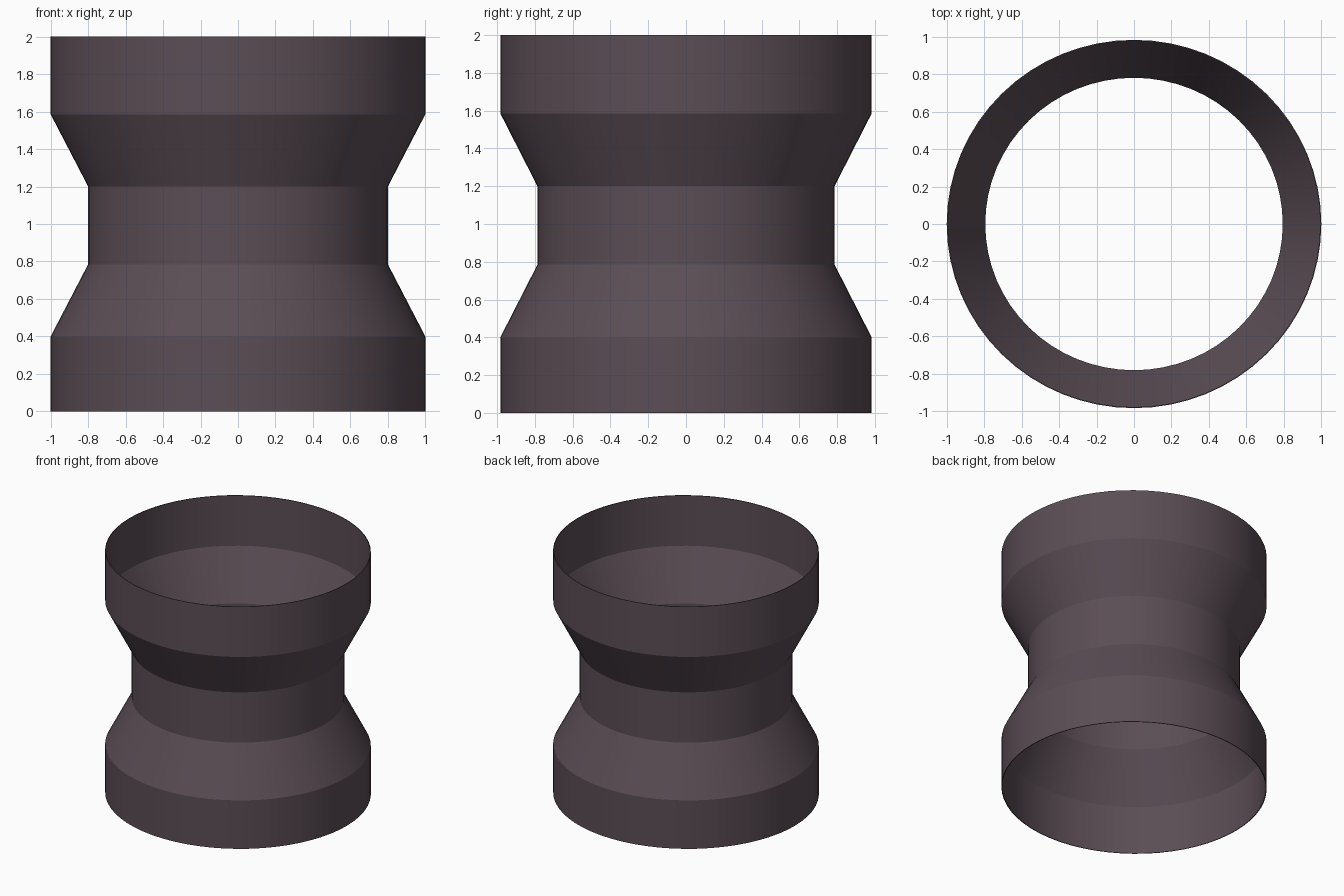
import bpy, bmesh, math

if "Cube" in bpy.data.objects:
    bpy.data.objects.remove(bpy.data.objects["Cube"])

SIDES = 64
WALL = 0.006
DEPTH = 0.983   # slightly narrower front to back

# Outer profile of the sleeve: (radius, height)
profile = [(1.0, 0.0), (1.0, 0.40), (0.80, 0.785),
           (0.80, 1.20), (1.0, 1.585), (1.0, 2.0)]
# Closed wall section: up the outside, down the inside
section = profile + [(r - WALL, z) for r, z in reversed(profile)]

# Revolve the section
bm = bmesh.new()
rings = []
for i in range(SIDES):
    a = 2 * math.pi * i / SIDES
    rings.append([bm.verts.new((r * math.cos(a), DEPTH * r * math.sin(a), z))
                  for r, z in section])
n = len(section)
for i in range(SIDES):
    p, q = rings[i], rings[(i + 1) % SIDES]
    for j in range(n):
        k = (j + 1) % n
        bm.faces.new((p[j], q[j], q[k], p[k]))
bmesh.ops.recalc_face_normals(bm, faces=bm.faces)

mesh = bpy.data.meshes.new("waisted_sleeve")
bm.to_mesh(mesh)
bm.free()
sleeve = bpy.data.objects.new("waisted_sleeve", mesh)
bpy.context.collection.objects.link(sleeve)

# Dark plum colour
plum = bpy.data.materials.new("dark_plum")
plum.diffuse_color = (0.105, 0.075, 0.092, 1)
plum.use_nodes = True
plum.node_tree.nodes["Principled BSDF"].inputs["Base Color"].default_value = plum.diffuse_color
mesh.materials.append(plum)

# Smooth around, sharp at the profile bends
bpy.context.view_layer.objects.active = sleeve
sleeve.select_set(True)
bpy.ops.object.shade_smooth_by_angle(angle=math.radians(20))
